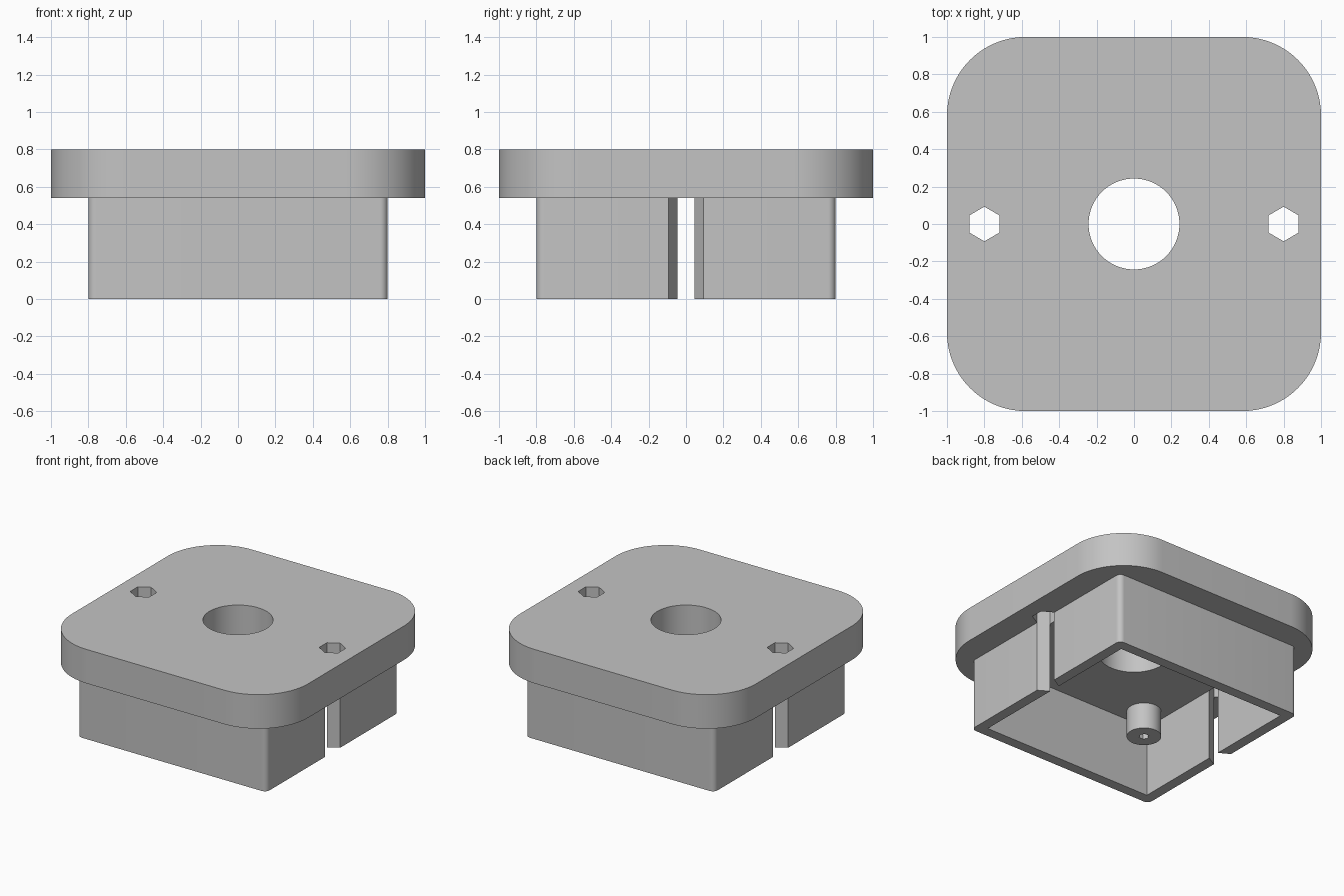
import bpy
import bmesh
from math import cos, sin, pi, radians

cube = bpy.data.objects.get("Cube")
if cube:
    bpy.data.objects.remove(cube, do_unlink=True)

# Sizes
HEIGHT, PLATE_BOTTOM, BOSS_BOTTOM = 0.80, 0.54, 0.34
EMBED = 0.62          # how far joined parts reach into the plate
BOSS_AT = 0.56        # boss offset from the centre
SCREW_AT = 0.80       # hexagonal hole offset from the centre

grey = bpy.data.materials.new("plain grey")
grey.use_nodes = True
colour = (0.55, 0.55, 0.55, 1)
grey.diffuse_color = colour
grey.node_tree.nodes["Principled BSDF"].inputs["Base Color"].default_value = colour


def prism(name, outline, z0, z1):
    """Extrude a closed 2D outline from z0 to z1."""
    bm = bmesh.new()
    face = bm.faces.new([bm.verts.new((x, y, z0)) for x, y in outline])
    top = bmesh.ops.extrude_face_region(bm, geom=[face])["geom"]
    moved = [v for v in top if isinstance(v, bmesh.types.BMVert)]
    bmesh.ops.translate(bm, verts=moved, vec=(0, 0, z1 - z0))
    bmesh.ops.recalc_face_normals(bm, faces=bm.faces)
    mesh = bpy.data.meshes.new(name)
    bm.to_mesh(mesh)
    bm.free()
    mesh.materials.append(grey)
    obj = bpy.data.objects.new(name, mesh)
    bpy.context.collection.objects.link(obj)
    return obj


def circle(radius, sides, x=0, y=0, turn=0):
    return [(x + radius * cos(turn + 2 * pi * i / sides),
             y + radius * sin(turn + 2 * pi * i / sides)) for i in range(sides)]


def rounded_square(half, radius, steps):
    points = []
    for corner, (sx, sy) in enumerate([(1, 1), (-1, 1), (-1, -1), (1, -1)]):
        for i in range(steps + 1):
            a = (corner + i / steps) * pi / 2
            points.append((sx * (half - radius) + radius * cos(a),
                           sy * (half - radius) + radius * sin(a)))
    return points


def square(half):
    return [(half, half), (-half, half), (-half, -half), (half, -half)]


def combine(target, tool, operation):
    """Apply a boolean and remove the tool object."""
    mod = target.modifiers.new(tool.name, 'BOOLEAN')
    mod.operation = operation
    mod.solver = 'EXACT'
    mod.object = tool
    bpy.context.view_layer.objects.active = target
    bpy.ops.object.modifier_apply(modifier=mod.name)
    bpy.data.objects.remove(tool, do_unlink=True)


# Cover plate with the open box beneath it
housing = prism("housing", rounded_square(1.0, 0.42, 20), PLATE_BOTTOM, HEIGHT)
combine(housing, prism("box", rounded_square(0.80, 0.04, 8), 0, EMBED), 'UNION')
combine(housing, prism("cavity", square(0.72), -0.1, PLATE_BOTTOM), 'DIFFERENCE')

# Four hollow mounting bosses inside the box
for sx in (-1, 1):
    for sy in (-1, 1):
        x, y = sx * BOSS_AT, sy * BOSS_AT
        combine(housing, prism("boss", circle(0.12, 40, x, y), BOSS_BOTTOM, EMBED), 'UNION')
        combine(housing, prism("boss_hole", circle(0.036, 6, x, y), 0.2, PLATE_BOTTOM),
                'DIFFERENCE')

# Round centre opening
combine(housing, prism("centre_opening", circle(0.243, 72), 0.4, 1), 'DIFFERENCE')

# Hexagonal holes through the plate and side walls
for side in (-1, 1):
    hexagon = circle(0.0925, 6, side * SCREW_AT, 0, pi / 2)
    combine(housing, prism("screw_hole", hexagon, -0.1, 1), 'DIFFERENCE')

# Smooth the rounded corners while keeping the edges sharp
bpy.ops.object.select_all(action='DESELECT')
housing.select_set(True)
bpy.context.view_layer.objects.active = housing
bpy.ops.object.shade_smooth_by_angle(angle=radians(30))
